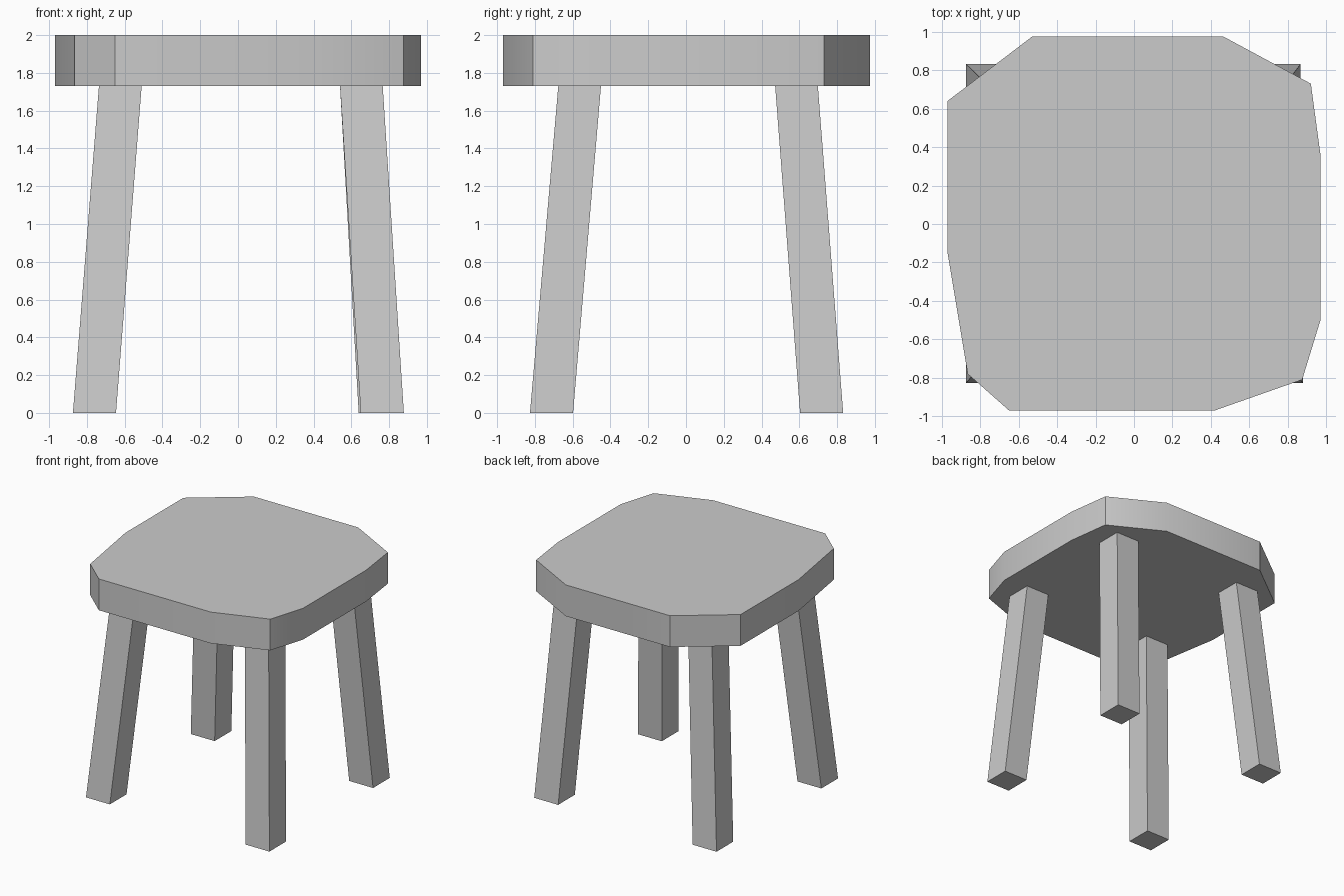
import bpy
import bmesh

if "Cube" in bpy.data.objects:
    bpy.data.objects.remove(bpy.data.objects["Cube"])


def loft(name, low, high, z0, z1):
    """Solid between two horizontal outlines with matching corners."""
    bm = bmesh.new()
    a = [bm.verts.new((x, y, z0)) for x, y in low]
    b = [bm.verts.new((x, y, z1)) for x, y in high]
    bm.faces.new(a[::-1])
    bm.faces.new(b)
    n = len(a)
    for i in range(n):
        j = (i + 1) % n
        bm.faces.new((a[i], a[j], b[j], b[i]))
    bmesh.ops.recalc_face_normals(bm, faces=bm.faces)
    mesh = bpy.data.meshes.new(name)
    bm.to_mesh(mesh)
    bm.free()
    obj = bpy.data.objects.new(name, mesh)
    bpy.context.collection.objects.link(obj)
    return obj


def square(cx, cy, half):
    return [(cx - half, cy - half), (cx + half, cy - half),
            (cx + half, cy + half), (cx - half, cy + half)]


# Seat: irregular hand-cut slab, counter-clockwise outline
outline = [(-0.65, -0.97), (0.42, -0.97), (0.875, -0.81), (0.97, -0.50),
           (0.97, 0.36), (0.92, 0.73), (0.465, 0.975), (-0.53, 0.975),
           (-0.97, 0.64), (-0.97, -0.15), (-0.865, -0.78)]
seat = loft("seat", outline, outline, 1.73, 2.0)
bpy.context.view_layer.objects.active = seat
seat.select_set(True)
bpy.ops.object.shade_smooth_by_angle(angle=0.52)

# Splayed legs: foot centre and centre at the seat underside
legs = {
    "front_left_leg": ((-0.76, -0.712), (-0.623, -0.563)),
    "front_right_leg": ((0.764, -0.712), (0.653, -0.563)),
    "back_left_leg": ((-0.76, 0.718), (-0.623, 0.585)),
    "back_right_leg": ((0.753, 0.718), (0.653, 0.585)),
}
for name, (foot, top) in legs.items():
    loft(name, square(*foot, 0.114), square(*top, 0.113), 0.0, 1.732)
